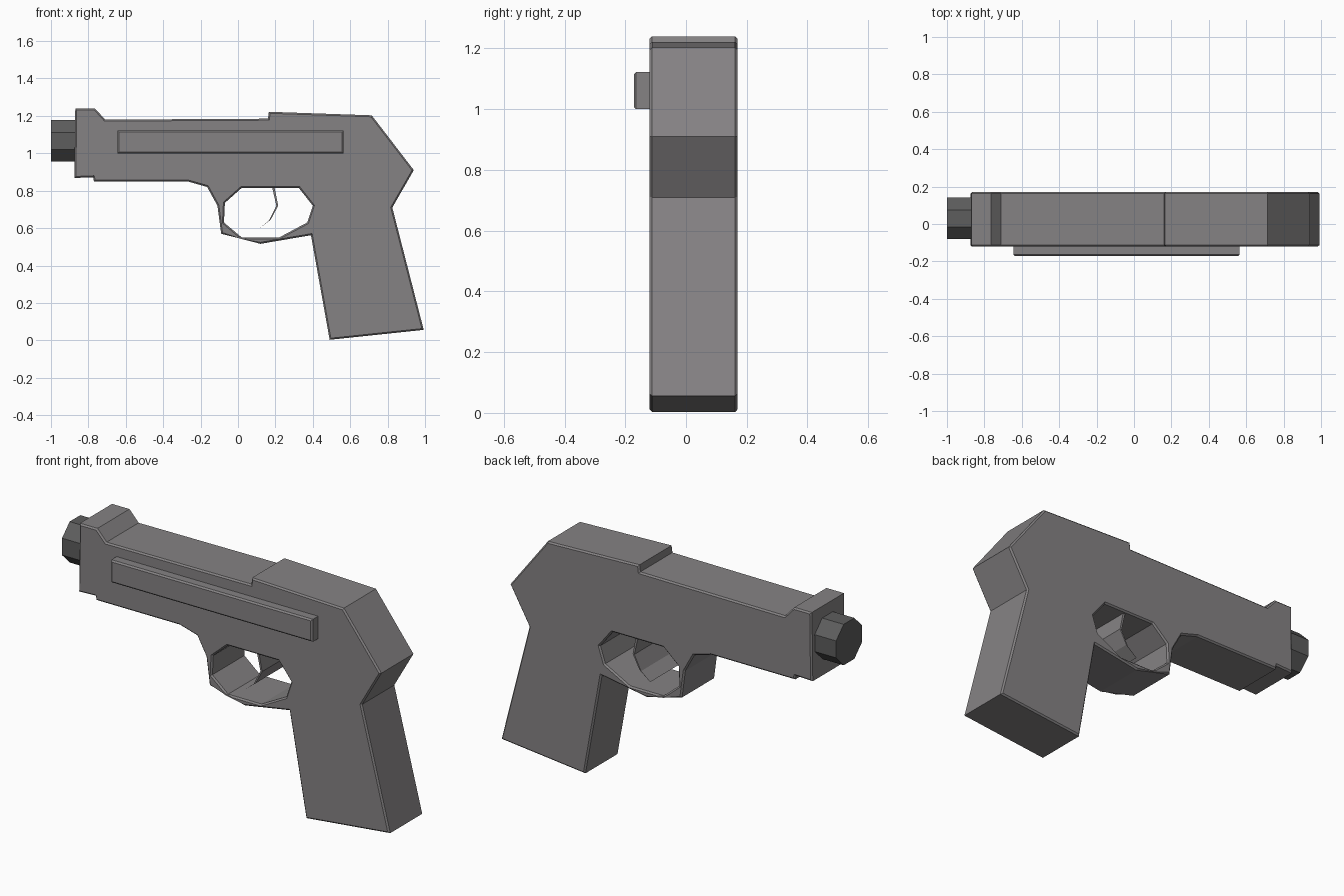
import bpy, math

if "Cube" in bpy.data.objects:
    bpy.data.objects.remove(bpy.data.objects["Cube"])

def material(name, rgb):
    m = bpy.data.materials.new(name)
    m.diffuse_color = (*rgb, 1)
    m.use_nodes = True
    m.node_tree.nodes["Principled BSDF"].inputs["Base Color"].default_value = m.diffuse_color
    return m

GREY = material("warm grey", (0.235, 0.225, 0.23))
DARK = material("dark grey", (0.11, 0.11, 0.11))

def profile(name, outlines, y0, y1, mat, chamfer=0.0):
    """Extrude closed x-z outlines between y0 and y1 (inner outlines become holes)."""
    cu = bpy.data.curves.new(name, 'CURVE')
    cu.dimensions, cu.fill_mode = '2D', 'BOTH'
    for pts in outlines:
        s = cu.splines.new('POLY')
        s.points.add(len(pts) - 1)
        for p, (x, z) in zip(s.points, pts):
            p.co = (x, z, 0, 1)
        s.use_cyclic_u, s.use_smooth = True, False
    cu.extrude = (y1 - y0) / 2 - chamfer
    cu.bevel_depth, cu.offset, cu.bevel_resolution = chamfer, -chamfer, 0
    tmp = bpy.data.objects.new(name + "_curve", cu)
    bpy.context.collection.objects.link(tmp)
    bpy.context.view_layer.update()
    me = bpy.data.meshes.new_from_object(
        tmp.evaluated_get(bpy.context.evaluated_depsgraph_get()))
    bpy.data.objects.remove(tmp)
    ob = bpy.data.objects.new(name, me)
    bpy.context.collection.objects.link(ob)
    ob.rotation_euler.x = math.pi / 2
    ob.location.y = (y0 + y1) / 2
    me.materials.clear()
    me.materials.append(mat)
    for f in me.polygons:
        f.use_smooth = False
        f.material_index = 0
    return ob

# Frame: slide, grip and guard in one outline, with the guard opening
outer = [(-0.87, 1.24), (-0.765, 1.24), (-0.71, 1.18), (0.16, 1.185), (0.165, 1.222),
         (0.715, 1.203), (0.94, 0.91), (0.825, 0.71), (0.993, 0.056), (0.49, 0.003),
         (0.39, 0.562), (0.12, 0.516), (-0.09, 0.57), (-0.11, 0.72), (-0.165, 0.82),
         (-0.27, 0.85), (-0.77, 0.85), (-0.775, 0.872), (-0.875, 0.868)]
opening = [(0.02, 0.815), (0.325, 0.815), (0.40, 0.72), (0.37, 0.63), (0.22, 0.55),
           (0.02, 0.55), (-0.075, 0.63), (-0.07, 0.735)]
profile("frame", [outer, opening], -0.12, 0.17, GREY, 0.008)

# Trigger: thin bent strip
profile("trigger", [[(0.18, 0.83), (0.205, 0.72), (0.165, 0.64), (0.11, 0.595),
                     (0.175, 0.645), (0.215, 0.72), (0.193, 0.83)]], -0.10, 0.15, GREY)

# Side rail, on the front side only
profile("side_rail", [[(-0.645, 1.0), (0.565, 1.0), (0.565, 1.122), (-0.645, 1.122)]],
        -0.172, -0.11, GREY, 0.008)

# Muzzle: eight-sided plug
bpy.ops.mesh.primitive_cylinder_add(vertices=8, radius=0.12, depth=0.18,
                                    location=(-0.91, 0.03, 1.066))
muzzle = bpy.context.object
muzzle.name = "muzzle"
muzzle.rotation_euler = (0, math.pi / 2, 0)
for v in muzzle.data.vertices:   # turn half a side so a flat faces up
    a = math.pi / 8
    x, y = v.co.x, v.co.y
    v.co.x, v.co.y = x * math.cos(a) - y * math.sin(a), x * math.sin(a) + y * math.cos(a)
muzzle.data.materials.append(DARK)
